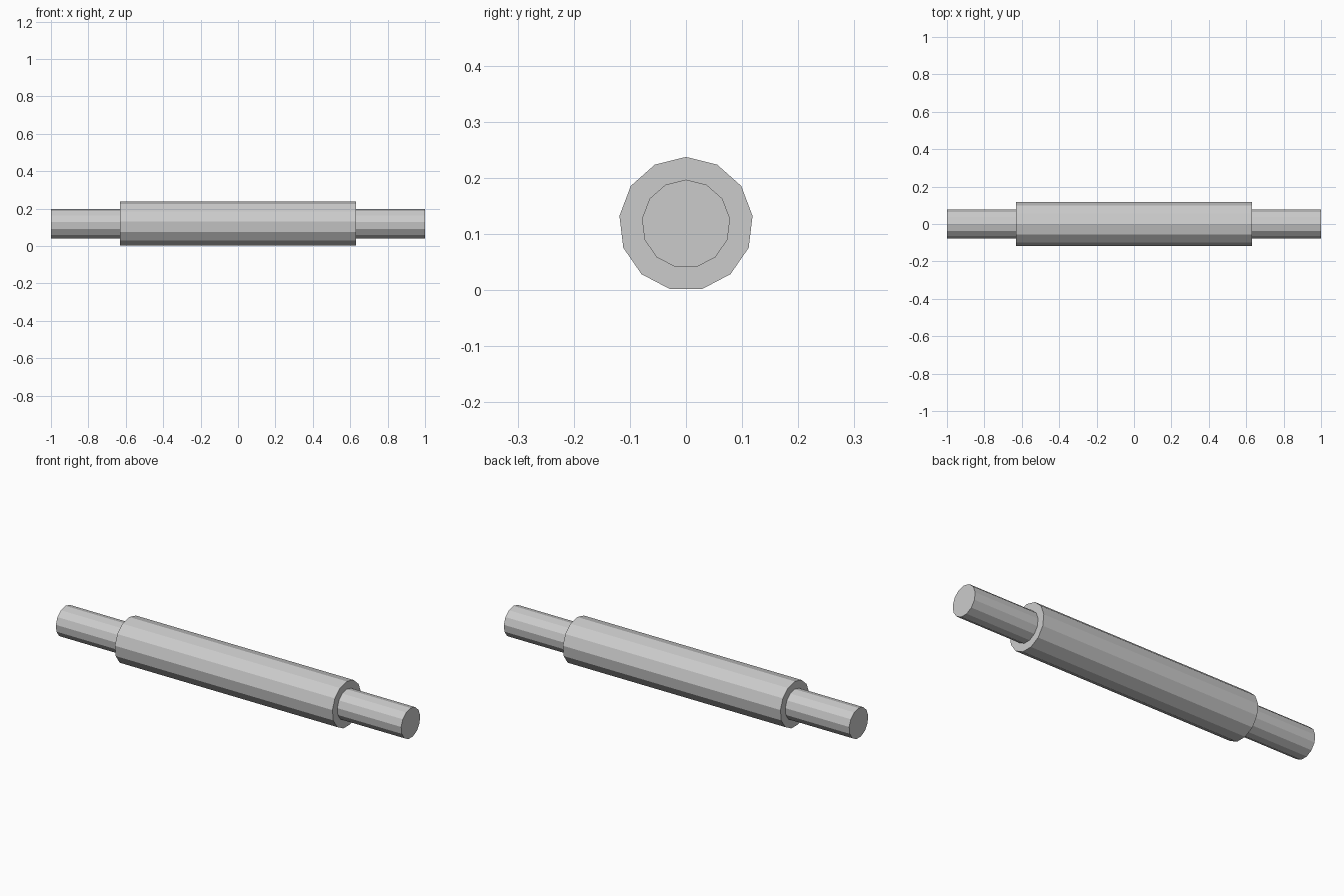
import bpy, bmesh
from math import sin, cos, tau

if "Cube" in bpy.data.objects:
    bpy.data.objects.remove(bpy.data.objects["Cube"])

SIDES = 13
AXIS_Z = 0.118


def prism(name, x0, x1, radius):
    """Flat-shaded 13-sided bar along x, with one corner pointing straight up."""
    bm = bmesh.new()
    ring = [bm.verts.new((x0, radius * sin(tau * i / SIDES),
                          AXIS_Z + radius * cos(tau * i / SIDES))) for i in range(SIDES)]
    face = bm.faces.new(ring)
    solid = bmesh.ops.extrude_face_region(bm, geom=[face], use_keep_orig=True)
    verts = [v for v in solid["geom"] if isinstance(v, bmesh.types.BMVert)]
    bmesh.ops.translate(bm, verts=verts, vec=(x1 - x0, 0, 0))
    bmesh.ops.recalc_face_normals(bm, faces=bm.faces)
    mesh = bpy.data.meshes.new(name)
    bm.to_mesh(mesh)
    bm.free()
    obj = bpy.data.objects.new(name, mesh)
    bpy.context.collection.objects.link(obj)
    return obj


# Thick central roller
prism("roller", -0.63, 0.63, 0.1195)

# Thinner handles at both ends
prism("left_handle", -1.0, -0.63, 0.079)
prism("right_handle", 0.63, 1.0, 0.079)
